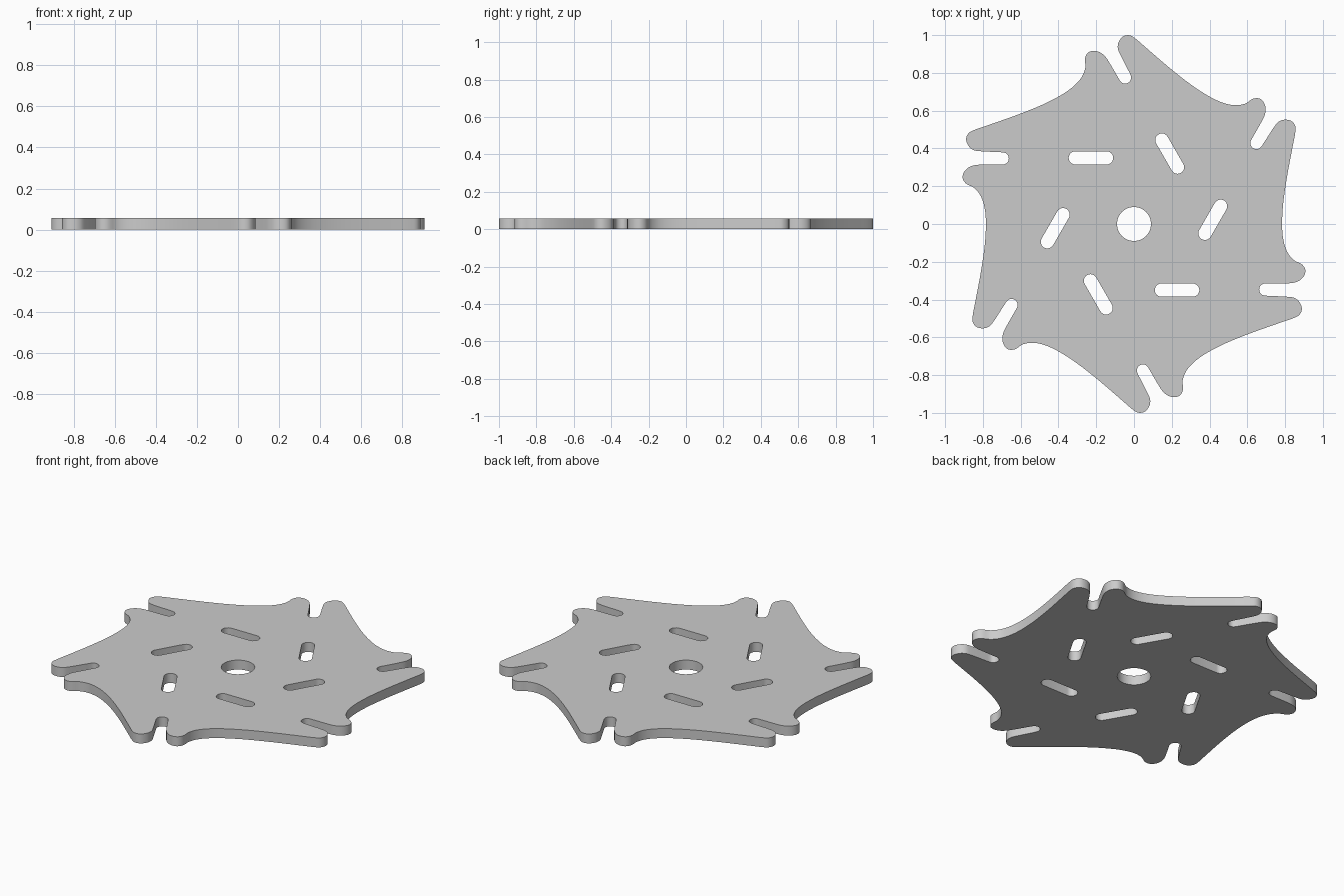
import bpy, bmesh
from math import pi, cos, sin
from mathutils import Vector, Matrix

if "Cube" in bpy.data.objects:
    bpy.data.objects.remove(bpy.data.objects["Cube"])

THICK = 0.056


def turn(points, k):
    r = Matrix.Rotation(k * pi / 3, 2)
    return [r @ Vector(p) for p in points]


def arc(cx, cy, r, a0, a1, n):
    return [Vector((cx + r * cos(a0 + (a1 - a0) * i / n),
                    cy + r * sin(a0 + (a1 - a0) * i / n))) for i in range(n + 1)]


def smooth_loop(pts, steps=4):
    # closed Hermite curve with tangents scaled to each segment's length
    n, out = len(pts), []
    tan = [(pts[(i + 1) % n] - pts[i - 1]).normalized() for i in range(n)]
    for i in range(n):
        a, b = pts[i], pts[(i + 1) % n]
        d = (b - a).length
        for s in range(steps):
            t = s / steps
            out.append(a * (2*t**3 - 3*t**2 + 1) + tan[i] * d * (t**3 - 2*t**2 + t)
                       + b * (3*t**2 - 2*t**3) + tan[(i + 1) % n] * d * (t**3 - t**2))
    return out


# One sixth of the rim: notch end, short finger, concave side, long finger
sector = arc(-0.695, 0.347, 0.032, pi / 2, -pi / 2, 6) + [Vector(p) for p in (
    (-0.72, 0.315), (-0.815, 0.314), (-0.845, 0.311), (-0.878, 0.298),
    (-0.901, 0.273), (-0.907, 0.243), (-0.89, 0.215), (-0.845, 0.19),
    (-0.81, 0.145), (-0.79, 0.08), (-0.784, 0.0), (-0.79, -0.11),
    (-0.81, -0.25), (-0.838, -0.40), (-0.855, -0.492), (-0.853, -0.521),
    (-0.832, -0.546), (-0.795, -0.552), (-0.765, -0.541), (-0.744, -0.517),
    (-0.69, -0.434))]
rim = smooth_loop([p for k in range(6) for p in turn(sector, k)])

# Round bore and six slots
loops = [rim, arc(0, 0, 0.09, 0, 2 * pi, 48)[:-1]]
slot = (arc(-0.311, 0.35, 0.035, pi / 2, 3 * pi / 2, 12)
        + arc(-0.145, 0.35, 0.035, -pi / 2, pi / 2, 12))
loops += [turn(slot, k) for k in range(6)]

# Filled flat curve extruded to the plate thickness
curve = bpy.data.curves.new("plate_profile", 'CURVE')
curve.dimensions = '2D'
curve.fill_mode = 'BOTH'
curve.extrude = THICK / 2
for pts in loops:
    sp = curve.splines.new('POLY')
    sp.points.add(len(pts) - 1)
    for q, p in zip(sp.points, pts):
        q.co = (p.x, p.y, THICK / 2, 1)
    sp.use_cyclic_u = True
plate = bpy.data.objects.new("slotted_plate", curve)
bpy.context.collection.objects.link(plate)
plate.location.z = THICK / 2
bpy.context.view_layer.objects.active = plate
plate.select_set(True)
bpy.ops.object.convert(target='MESH')
plate = bpy.context.object

# Weld caps to walls and set the base on the ground
bm = bmesh.new()
bm.from_mesh(plate.data)
bmesh.ops.remove_doubles(bm, verts=bm.verts, dist=0.0001)
bmesh.ops.recalc_face_normals(bm, faces=bm.faces)
low = min(v.co.z for v in bm.verts)
for v in bm.verts:
    v.co.z -= low
bm.to_mesh(plate.data)
bm.free()
plate.location.z = 0
bpy.ops.object.shade_smooth_by_angle()
